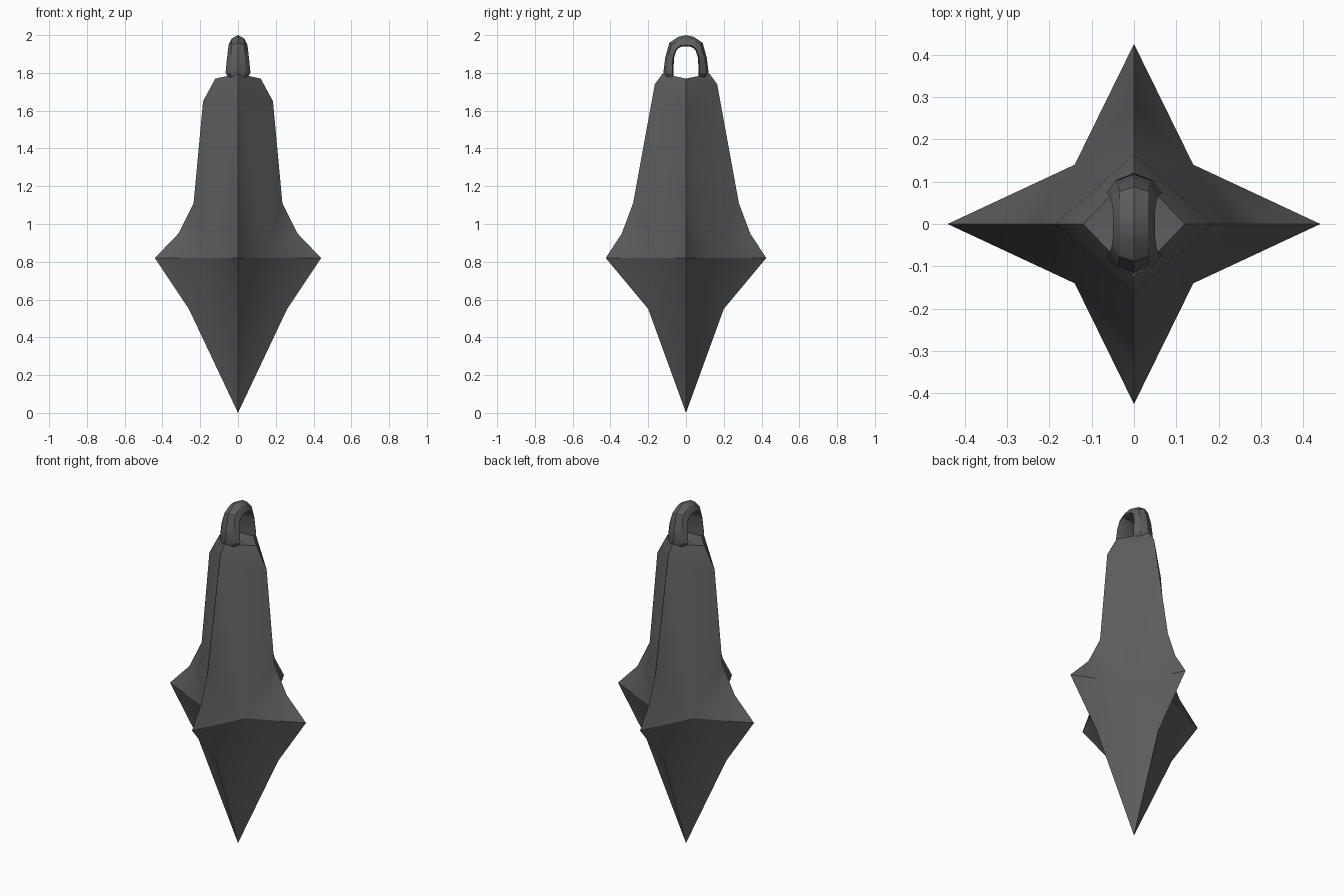
import bpy, bmesh, math

if "Cube" in bpy.data.objects:
    bpy.data.objects.remove(bpy.data.objects["Cube"])

dark = bpy.data.materials.new("dark_grey")
dark.diffuse_color = (0.11, 0.11, 0.11, 1)
dark.use_nodes = True
dark.node_tree.nodes["Principled BSDF"].inputs["Base Color"].default_value = dark.diffuse_color


def make_object(name, bm):
    bmesh.ops.remove_doubles(bm, verts=bm.verts, dist=1e-4)
    bmesh.ops.recalc_face_normals(bm, faces=bm.faces)
    mesh = bpy.data.meshes.new(name)
    bm.to_mesh(mesh)
    bm.free()
    mesh.materials.append(dark)
    ob = bpy.data.objects.new(name, mesh)
    bpy.context.collection.objects.link(ob)
    bpy.ops.object.select_all(action='DESELECT')
    ob.select_set(True)
    bpy.context.view_layer.objects.active = ob
    bpy.ops.object.shade_smooth_by_angle(angle=math.radians(30))
    return ob


# Star-shaped body: ridge profiles (radius, z) along x and y, fanned to a valley point
side_ridge = [(0, 0), (0.26, 0.55), (0.44, 0.82), (0.315, 0.95), (0.235, 1.11), (0.185, 1.65)]
front_ridge = [(0, 0), (0.20, 0.55), (0.425, 0.82), (0.34, 0.95), (0.28, 1.11), (0.165, 1.74)]
bm = bmesh.new()
for sx in (1, -1):
    for sy in (1, -1):
        valley = (0.14 * sx, 0.14 * sy, 0.82)
        xs = [(r * sx, 0, z) for r, z in side_ridge]
        ys = [(0, r * sy, z) for r, z in front_ridge]
        x_cap, y_cap, centre = (0.12 * sx, 0, 1.77), (0, 0.125 * sy, 1.795), (0, 0, 1.77)
        tris = [(valley, a, b) for line in (xs, ys) for a, b in zip(line, line[1:])]
        tris.append((valley, xs[-1], ys[-1]))
        # Chamfered shoulder and flat cap
        tris += [(xs[-1], ys[-1], y_cap), (xs[-1], y_cap, x_cap), (x_cap, y_cap, centre)]
        for t in tris:
            bm.faces.new([bm.verts.new(p) for p in t])
make_object("spike_body", bm)

# Hanging loop: (inner y, inner z, outer y, outer z, half width) from base to crown
half = [(0.066, 1.76, 0.105, 1.76, 0.04), (0.066, 1.80, 0.12, 1.80, 0.066),
        (0.064, 1.88, 0.11, 1.88, 0.058), (0.05, 1.92, 0.088, 1.96, 0.053),
        (0.03, 1.938, 0.042, 1.99, 0.05)]
path = half + [(0, 1.94, 0, 2.0, 0.05)] + [(-a, b, -c, d, w) for a, b, c, d, w in reversed(half)]
# Section: (width fraction, fraction from inner to outer)
section = [(-0.6, 0), (-1, 0.12), (-0.65, 0.7), (0, 1), (0.65, 0.7), (1, 0.12), (0.6, 0)]
bm = bmesh.new()
rings = [[bm.verts.new((u * w, a + (c - a) * t, b + (d - b) * t)) for u, t in section]
         for a, b, c, d, w in path]
n = len(section)
for r, s in zip(rings, rings[1:]):
    for i in range(n):
        j = (i + 1) % n
        bm.faces.new((r[i], r[j], s[j], s[i]))
bm.faces.new(rings[0])
bm.faces.new(rings[-1])
make_object("hanging_loop", bm)
